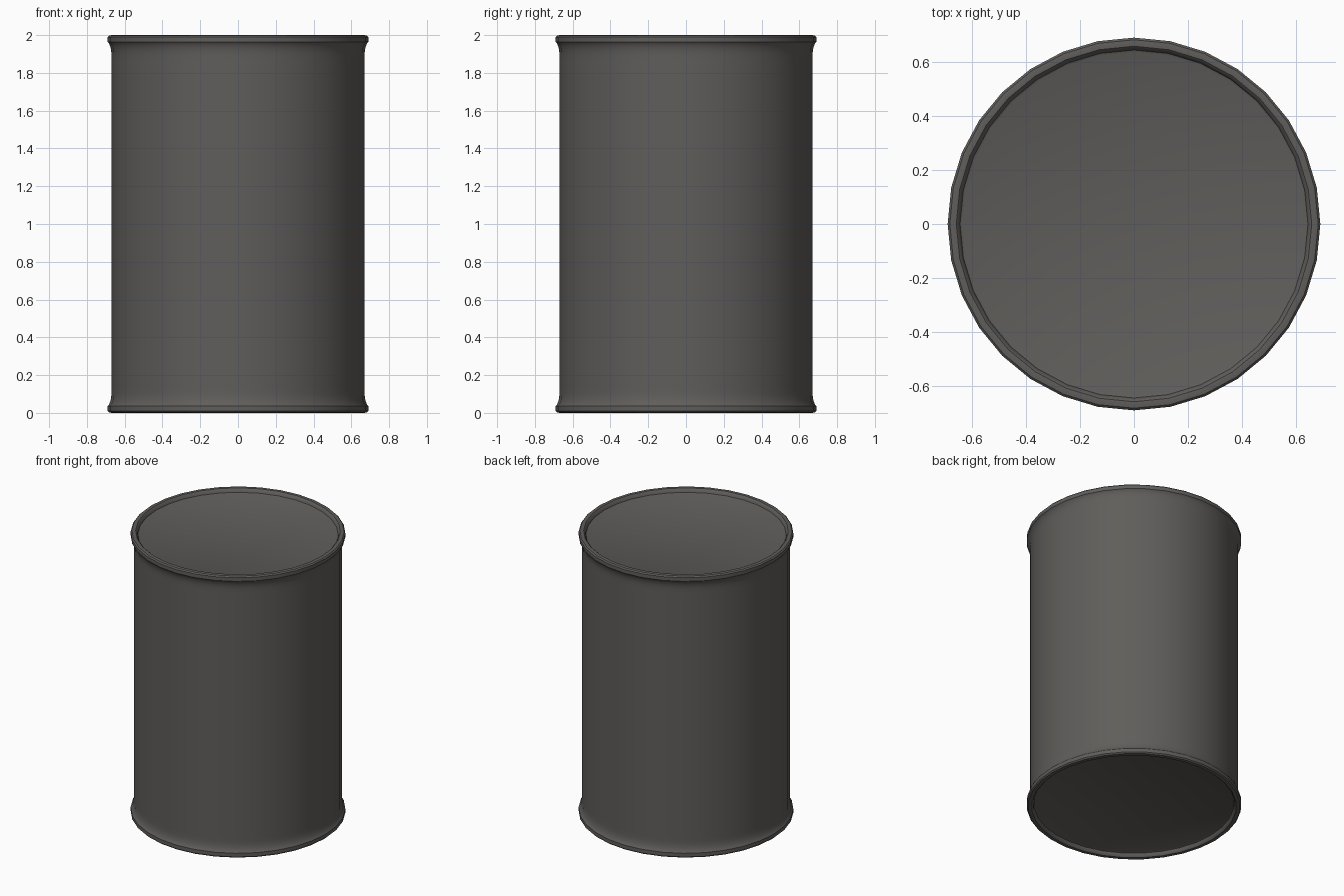
import bpy
import bmesh
from math import radians
from mathutils import Matrix, Vector

cube = bpy.data.objects.get("Cube")
if cube:
    bpy.data.objects.remove(cube, do_unlink=True)

SIDES = 32
HEIGHT = 2.0

# One flat metal colour
metal = bpy.data.materials.new("dark_grey_metal")
metal.use_nodes = True
colour = (0.117, 0.111, 0.104, 1)
metal.diffuse_color = colour
metal.node_tree.nodes["Principled BSDF"].inputs["Base Color"].default_value = colour


def lathe(name, profile):
    """Spin a radius/height profile around the z axis into a closed solid."""
    bm = bmesh.new()
    verts = [bm.verts.new((r, 0, z)) for r, z in profile]
    edges = [bm.edges.new(pair) for pair in zip(verts, verts[1:])]
    bmesh.ops.spin(bm, geom=verts + edges, cent=Vector(), axis=(0, 0, 1),
                   angle=radians(360), steps=SIDES, use_merge=True)
    bmesh.ops.remove_doubles(bm, verts=bm.verts, dist=0.0005)
    # Flat end discs close the two open rings
    bmesh.ops.holes_fill(bm, edges=[e for e in bm.edges if e.is_boundary], sides=0)
    bmesh.ops.recalc_face_normals(bm, faces=bm.faces)
    mesh = bpy.data.meshes.new(name)
    bm.to_mesh(mesh)
    bm.free()
    mesh.materials.append(metal)
    obj = bpy.data.objects.new(name, mesh)
    bpy.context.collection.objects.link(obj)
    bpy.ops.object.select_all(action='DESELECT')
    obj.select_set(True)
    bpy.context.view_layer.objects.active = obj
    bpy.ops.object.shade_smooth_by_angle(angle=radians(35))
    return obj


# Sunken lid, rolled rim and flare into the wall, as radius and depth from the end
end = [(0.635, 0.03), (0.644, 0.026), (0.65, 0.008), (0.658, 0.001),
       (0.668, 0.0), (0.682, 0.002), (0.69, 0.01), (0.69, 0.036),
       (0.684, 0.043), (0.677, 0.058), (0.672, 0.078), (0.67, 0.1),
       (0.67, 0.13)]

# The top end mirrors the bottom end, with the straight wall between
bottom = end
top = [(r, HEIGHT - d) for r, d in reversed(end)]
lathe("can_body", bottom + top)
